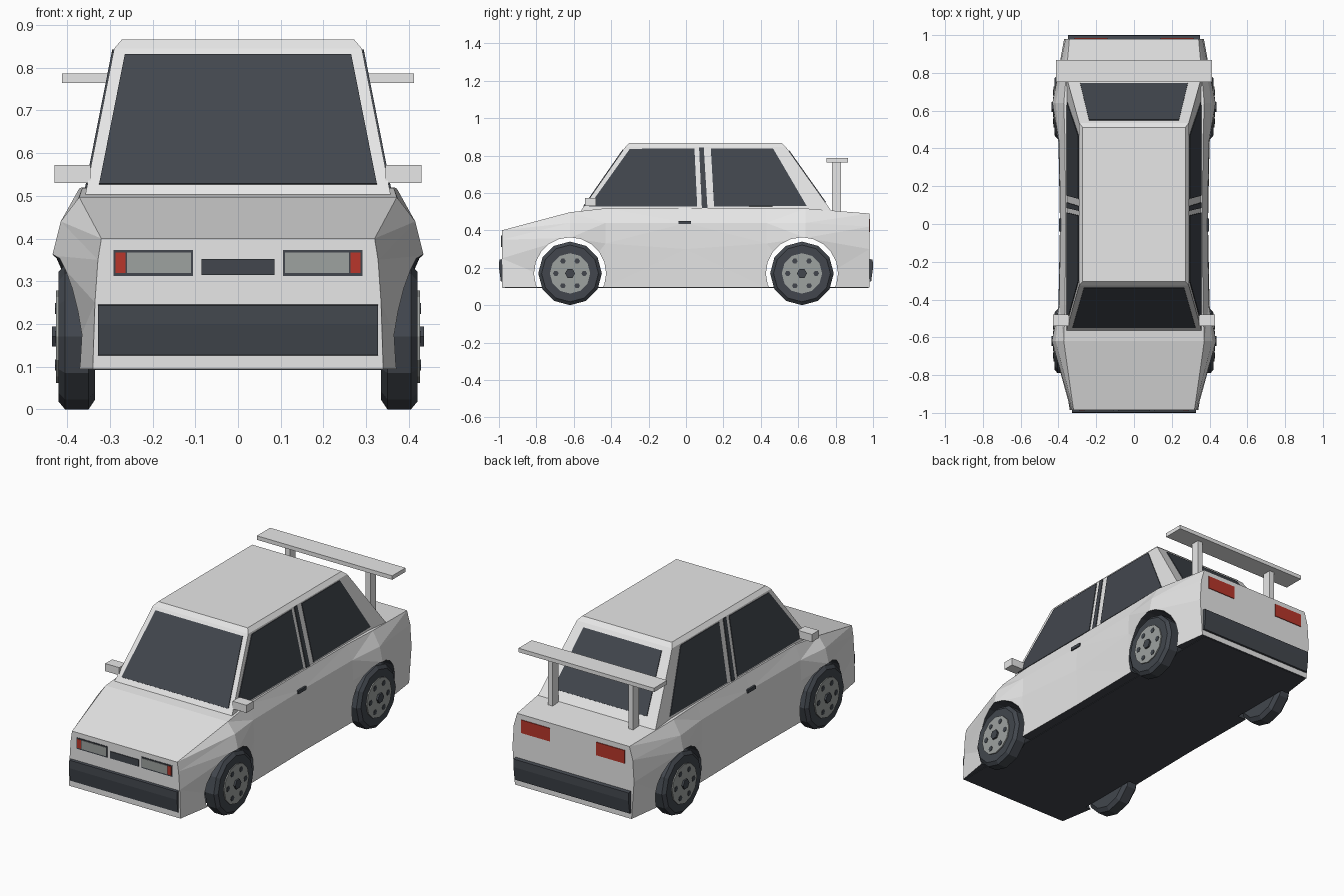
import bpy
import bmesh
import math
from mathutils import Vector, Matrix

old_cube = bpy.data.objects.get("Cube")
if old_cube:
    bpy.data.objects.remove(old_cube, do_unlink=True)


def make_material(name, red, green, blue):
    material = bpy.data.materials.new(name)
    material.use_nodes = True
    color = (red, green, blue, 1)
    material.diffuse_color = color
    material.node_tree.nodes["Principled BSDF"].inputs["Base Color"].default_value = color
    return material


paint = make_material("white paint", .8, .8, .8)
dark = make_material("dark trim", .054, .062, .075)
silver = make_material("silver grey", .34, .36, .35)
red_lens = make_material("red lens", .48, .037, .024)


def finish(name, bm, *materials):
    bmesh.ops.recalc_face_normals(bm, faces=bm.faces)
    mesh = bpy.data.meshes.new(name)
    bm.to_mesh(mesh)
    bm.free()
    for material in materials:
        mesh.materials.append(material)
    obj = bpy.data.objects.new(name, mesh)
    bpy.context.scene.collection.objects.link(obj)
    return obj


def loft(rings, cap=True):
    """Skin a list of closed rings of equal length."""
    bm = bmesh.new()
    rows = [[bm.verts.new(point) for point in ring] for ring in rings]
    for first, second in zip(rows, rows[1:]):
        for i in range(len(first)):
            j = (i + 1) % len(first)
            bm.faces.new((first[i], first[j], second[j], second[i]))
    if cap:
        bm.faces.new(rows[0])
        bm.faces.new(rows[-1])
    return bm


def box(name, low, high, material):
    rings = [[(low[0], low[1], z), (high[0], low[1], z),
              (high[0], high[1], z), (low[0], high[1], z)] for z in (low[2], high[2])]
    return finish(name, loft(rings), material)


def plate(name, points, material, lift=.004):
    """Thin panel raised outward from a flat outline."""
    points = [Vector(p) for p in points]
    normal = (points[1] - points[0]).cross(points[2] - points[0]).normalized()
    if normal.dot(points[0] - Vector((0, 0, .3))) < 0:
        normal.negate()
    rings = [[p + normal * offset for p in points] for offset in (-.002, lift)]
    return finish(name, loft(rings), material)


def end_plate(name, y, x1, x2, z1, z2, material, lift=.004):
    outline = [(x1, y, z1), (x2, y, z1), (x2, y, z2), (x1, y, z2)]
    return plate(name, outline, material, lift)


def disc(name, y, z, x1, x2, radius, sides, material):
    rings = [[(x, y + radius * math.cos(math.tau * i / sides),
               z + radius * math.sin(math.tau * i / sides)) for i in range(sides)]
             for x in (x1, x2)]
    return finish(name, loft(rings), material)


# Lower body: y, then half widths and heights from the waist up to the deck edge
FLOOR = .095
stations = [
    (-.985, .34, (.335, .25), (.328, .35), (.32, .4)),
    (-.62, .4, (.435, .36), (.415, .44), (.372, .497)),
    (-.43, .39, (.4, .33), (.395, .44), (.365, .518)),
    (0, .385, (.392, .3), (.39, .44), (.362, .52)),
    (.43, .39, (.4, .33), (.395, .44), (.365, .52)),
    (.64, .4, (.432, .36), (.415, .44), (.372, .517)),
    (.98, .355, (.37, .3), (.362, .42), (.342, .49)),
]
rings = []
for y, sill, *upper in stations:
    half = [(sill, FLOOR)] + upper
    rings.append([(x, y, z) for x, z in half] + [(-x, y, z) for x, z in reversed(half)])
bm = loft(rings)
bmesh.ops.recalc_face_normals(bm, faces=bm.faces)
for face in bm.faces:
    face.material_index = 1 if face.normal.z < -.9 else 0
bmesh.ops.triangulate(bm, faces=[f for f in bm.faces if len(f.verts) == 4])
body = finish("body", bm, paint, dark)

# Wheel arches cut across the body
AXLES = {"front": -.62, "rear": .62}
HUB_Z = .17
for axle_y in AXLES.values():
    cutter = disc("arch_cutter", axle_y, HUB_Z, -.6, .6, .193, 20, paint)
    cutter.data.materials.append(dark)
    for polygon in cutter.data.polygons:
        polygon.material_index = 1
    boolean = body.modifiers.new("arch", "BOOLEAN")
    boolean.operation = "DIFFERENCE"
    boolean.solver = "EXACT"
    boolean.object = cutter
    bpy.context.view_layer.update()
    graph = bpy.context.evaluated_depsgraph_get()
    cut_mesh = bpy.data.meshes.new_from_object(body.evaluated_get(graph))
    body.modifiers.clear()
    body.data = cut_mesh
    bpy.data.objects.remove(cutter, do_unlink=True)
box("floor_plate", (-.335, -.98, .092), (.335, .975, .098), dark)

# Cabin: base, eaves and roof rings
BASE, EAVE = .5, .845


def cabin_ring(half_width, front, rear, z):
    return [(-half_width, front, z), (half_width, front, z),
            (half_width, rear, z), (-half_width, rear, z)]


finish("cabin", loft([cabin_ring(.358, -.565, .78, BASE),
                      cabin_ring(.29, -.325, .535, EAVE),
                      cabin_ring(.272, -.305, .512, .866)]), paint)


def slope(start, end, z):
    return start + (end - start) * (z - BASE) / (EAVE - BASE)


def cross_glass(name, start, end, low, high):
    outline = []
    for half_width, z in (low, high):
        y = slope(start, end, z)
        outline += [(half_width, y, z), (-half_width, y, z)]
    outline[2:] = reversed(outline[2:])
    plate(name, outline, dark)


cross_glass("windshield", -.565, -.325, (.325, .527), (.265, .83))
cross_glass("rear_window", .78, .535, (.285, .55), (.238, .825))

side_glass = {
    "front_side_window": [(-.52, .527), (-.3, .835), (.045, .838), (.06, .527)],
    "pillar_strip": [(.085, .515), (.07, .842), (.095, .842), (.115, .515)],
    "rear_side_window": [(.15, .527), (.133, .838), (.465, .838), (.645, .53)],
}

# Parts that exist on both sides
for side, label in ((1, "left"), (-1, "right")):
    def both(low, high):
        """Order a mirrored pair of x limits."""
        return sorted((low * side, high * side))

    for name, outline in side_glass.items():
        plate(label + "_" + name,
              [(side * slope(.358, .29, z), y, z) for y, z in outline], dark)

    x1, x2 = both(.345, .43)
    box(label + "_mirror", (x1, -.54, .53), (x2, -.48, .572), paint)
    x1, x2 = both(.38, .397)
    box(label + "_door_handle", (x1, -.04, .433), (x2, .028, .451), dark)
    x1, x2 = both(.23, .26)
    box(label + "_spoiler_strut", (x1, .78, .5), (x2, .83, .77), paint)

    # Lamps
    end_plate(label + "_headlight_frame", -.985, side * .105, side * .292, .312, .373, dark, .003)
    end_plate(label + "_headlight", -.985, side * .11, side * .26, .319, .367, silver, .005)
    end_plate(label + "_indicator", -.985, side * .263, side * .287, .319, .367, red_lens, .005)
    end_plate(label + "_tail_light", .98, side * .14, side * .315, .39, .462, red_lens)

    # Wheels: turned tyre, rim disc, cap and holes
    for axle, y in AXLES.items():
        prefix = label + "_" + axle
        profile = [(.335, .148), (.35, .17), (.405, .17), (.42, .152), (.42, .11)]
        rings = []
        for x, radius in profile:
            rings.append([(side * x, y + radius * math.cos(math.tau * i / 12),
                           HUB_Z + radius * math.sin(math.tau * i / 12)) for i in range(12)])
        finish(prefix + "_tyre", loft(rings), dark)
        disc(prefix + "_rim", y, HUB_Z, side * .41, side * .426, .108, 12, silver)
        disc(prefix + "_cap", y, HUB_Z, side * .42, side * .436, .027, 6, dark)
        for i in range(6):
            angle = math.tau * i / 6
            disc(prefix + "_rim_hole", y + .076 * math.cos(angle),
                 HUB_Z + .076 * math.sin(angle), side * .424, side * .428, .015, 6, dark)

# Grille and bumpers
end_plate("grille", -.985, -.086, .086, .314, .352, dark)
for label, way, half_width in (("front", -1, .328), ("rear", 1, .35)):
    profile = [(.975, .248), (.998, .243), (1, .2), (.99, .127), (.975, .125)]
    rings = [[(x, way * y, z) for y, z in profile] for x in (-half_width, half_width)]
    finish(label + "_bumper", loft(rings), dark)

# Spoiler wing
box("spoiler_wing", (-.412, .752, .764), (.412, .867, .786), paint)
